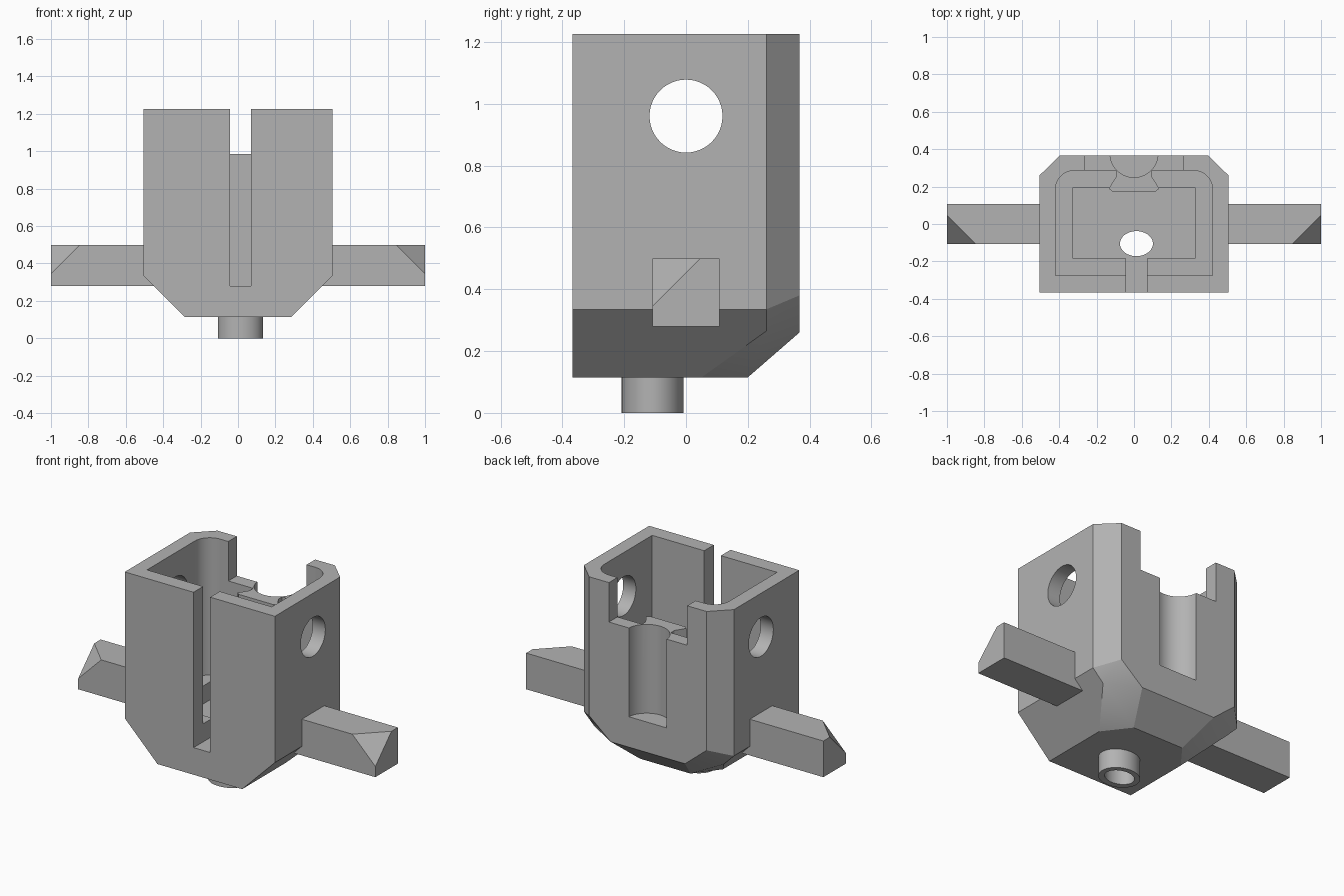
import bpy, bmesh, math

cube = bpy.data.objects.get("Cube")
if cube:
    bpy.data.objects.remove(cube, do_unlink=True)

grey = bpy.data.materials.new("plain grey")
grey.use_nodes = True
COLOR = (0.45, 0.45, 0.45, 1)
grey.diffuse_color = COLOR
grey.node_tree.nodes["Principled BSDF"].inputs["Base Color"].default_value = COLOR


def finish(name, bm):
    bmesh.ops.recalc_face_normals(bm, faces=bm.faces)
    mesh = bpy.data.meshes.new(name)
    bm.to_mesh(mesh)
    bm.free()
    mesh.materials.append(grey)
    obj = bpy.data.objects.new(name, mesh)
    bpy.context.collection.objects.link(obj)
    return obj


def hull(name, points):
    bm = bmesh.new()
    for p in points:
        bm.verts.new(p)
    bmesh.ops.convex_hull(bm, input=bm.verts)
    bmesh.ops.dissolve_limit(bm, angle_limit=0.01, verts=bm.verts, edges=bm.edges)
    return finish(name, bm)


def prism(name, outline, lo, hi, axis="z"):
    """Extrude a 2D outline along z, or a (y, z) outline along x."""
    bm = bmesh.new()
    place = (lambda a, b, t: (a, b, t)) if axis == "z" else (lambda a, b, t: (t, a, b))
    face = bm.faces.new([bm.verts.new(place(a, b, lo)) for a, b in outline])
    new = bmesh.ops.extrude_face_region(bm, geom=[face])["geom"]
    shift = place(0, 0, hi - lo)
    bmesh.ops.translate(bm, vec=shift, verts=[v for v in new if isinstance(v, bmesh.types.BMVert)])
    return finish(name, bm)


def rect(x0, x1, y0, y1):
    return [(x0, y0), (x1, y0), (x1, y1), (x0, y1)]


def arc(cx, cy, rx, ry, start=0, end=360, steps=48):
    count = steps if end - start == 360 else steps + 1
    angles = [math.radians(start + (end - start) * i / steps) for i in range(count)]
    return [(cx + rx * math.cos(a), cy + ry * math.sin(a)) for a in angles]


def combine(target, tool, operation="DIFFERENCE"):
    mod = target.modifiers.new("join", "BOOLEAN")
    mod.operation, mod.solver, mod.object = operation, "EXACT", tool
    bpy.context.view_layer.objects.active = target
    bpy.ops.object.modifier_apply(modifier=mod.name)
    bpy.data.objects.remove(tool, do_unlink=True)


TOP, BASE, FLOOR, LEDGE, NOTCH = 1.225, 0.115, 0.28, 0.39, 0.985
W, D = 0.505, 0.367

# Housing: faceted block with chamfered back corners and underside
half = [(W, -D, TOP), (W, 0.26, TOP), (0.395, D, TOP), (W, -D, 0.335), (W, 0.26, 0.335),
        (0.395, D, 0.38), (0.435, 0.26, 0.265), (0.25, D, 0.26),
        (0.285, -D, BASE), (0.285, 0.05, BASE), (0.17, 0.2, BASE)]
housing = hull("housing", half + [(-x, y, z) for x, y, z in half])

# Stepped cavity: wide upper part with rounded back corners, narrower well below
upper = [(-0.42, -0.275), (0.42, -0.275)]
upper += arc(0.32, 0.185, 0.1, 0.1, 0, 90, 12) + arc(-0.32, 0.185, 0.1, 0.1, 90, 180, 12)
combine(housing, prism("cavity", upper, LEDGE, 1.4))
combine(housing, prism("well", rect(-0.325, 0.325, -0.185, 0.195), FLOOR, 0.5))

# Dovetail rib on the inside of the back wall
rib_half = [(0.097, 0.3), (0.097, 0.25), (0.135, 0.19), (0.118, 0.175)]
rib = rib_half + [(-x, y) for x, y in reversed(rib_half)]
combine(housing, prism("rib", rib, FLOOR - 0.02, NOTCH), "UNION")

# Openings: front slot, back notch, round back groove, cross hole
combine(housing, prism("slot", rect(-0.042, 0.07, -0.5, -0.17), FLOOR, 1.4))
combine(housing, prism("notch", rect(-0.265, 0.262, 0.16, 0.5), NOTCH, 1.4))
combine(housing, prism("groove", arc(0, 0.377, 0.128, 0.128), 0.445, 1.4))
combine(housing, prism("cross_hole", arc(0, 0.96, 0.118, 0.118), -1, 1, "x"))

# Short oval spout below, bored through the floor
combine(housing, prism("spout", arc(0.013, -0.108, 0.12, 0.1), 0, 0.15), "UNION")
combine(housing, prism("bore", arc(0.013, -0.105, 0.088, 0.067), -0.1, 0.35))

# Side arms with one cut corner at each tip
parts = [housing]
for name, s in (("left_arm", 1), ("right_arm", -1)):
    a = 0.108
    corners = [(0.43, y, z) for y in (-a, a) for z in (FLOOR, 0.5)]
    corners += [(1, -a, FLOOR), (1, a, FLOOR), (1, a, 0.5),
                (1, -a, 0.345), (0.845, -a, 0.5), (1, 0.047, 0.5)]
    parts.append(hull(name, [(s * x, y, z) for x, y, z in corners]))

# Smooth the round walls, keep the facets crisp
bpy.ops.object.select_all(action="DESELECT")
for obj in parts:
    obj.select_set(True)
bpy.context.view_layer.objects.active = housing
bpy.ops.object.shade_smooth_by_angle(angle=math.radians(20))
